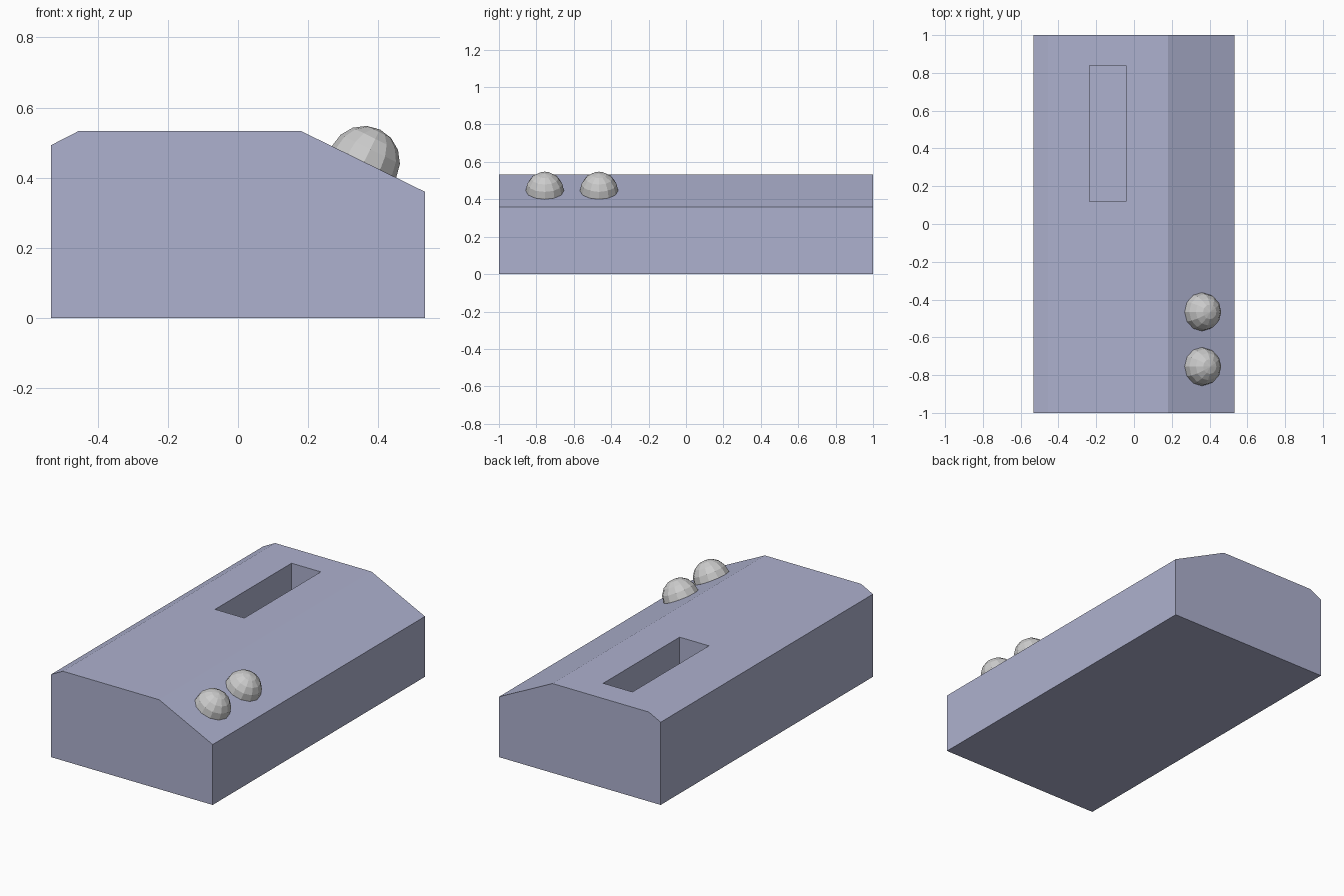
import bpy, bmesh, math
from mathutils import Matrix

if "Cube" in bpy.data.objects:
    bpy.data.objects.remove(bpy.data.objects["Cube"])


def make_object(name, bm, color=None):
    bmesh.ops.recalc_face_normals(bm, faces=bm.faces)
    mesh = bpy.data.meshes.new(name)
    bm.to_mesh(mesh)
    bm.free()
    obj = bpy.data.objects.new(name, mesh)
    bpy.context.collection.objects.link(obj)
    if color:
        mat = bpy.data.materials.new(name + "_paint")
        mat.diffuse_color = color
        mat.use_nodes = True
        mat.node_tree.nodes["Principled BSDF"].inputs["Base Color"].default_value = mat.diffuse_color
        mesh.materials.append(mat)
    return obj


# casing: side profile extruded along y
profile = [(-.533, 0), (.533, 0), (.533, .36), (.18, .533), (-.455, .533), (-.533, .493)]
bm = bmesh.new()
face = bm.faces.new([bm.verts.new((x, -1, z)) for x, z in profile])
side = bmesh.ops.extrude_face_region(bm, geom=[face])["geom"]
bmesh.ops.translate(bm, vec=(0, 2, 0), verts=[v for v in side if isinstance(v, bmesh.types.BMVert)])

# slot: inset into the flat top and pushed down
top = max(bm.faces, key=lambda f: f.calc_center_median().z)
bmesh.ops.inset_individual(bm, faces=[top], thickness=.05)
for v in top.verts:
    v.co.x = -.042 if v.co.x > -.1375 else -.235
    v.co.y = .84 if v.co.y > 0 else .12
walls = bmesh.ops.extrude_face_region(bm, geom=[top])["geom"]
bmesh.ops.translate(bm, vec=(0, 0, -.3), verts=[v for v in walls if isinstance(v, bmesh.types.BMVert)])
if top.is_valid:
    bm.faces.remove(top)
make_object("casing", bm, (.42, .44, .62, 1))

# knobs: low-poly balls half sunk into the slope
tilt = math.atan2(.173, .353)
for i, y in enumerate((-.755, -.465)):
    bm = bmesh.new()
    bmesh.ops.create_uvsphere(bm, u_segments=12, v_segments=8, radius=.102,
                              matrix=Matrix.Translation((.36, y, .446)) @ Matrix.Rotation(tilt, 4, "Y"))
    make_object(f"knob_{i + 1}", bm)
